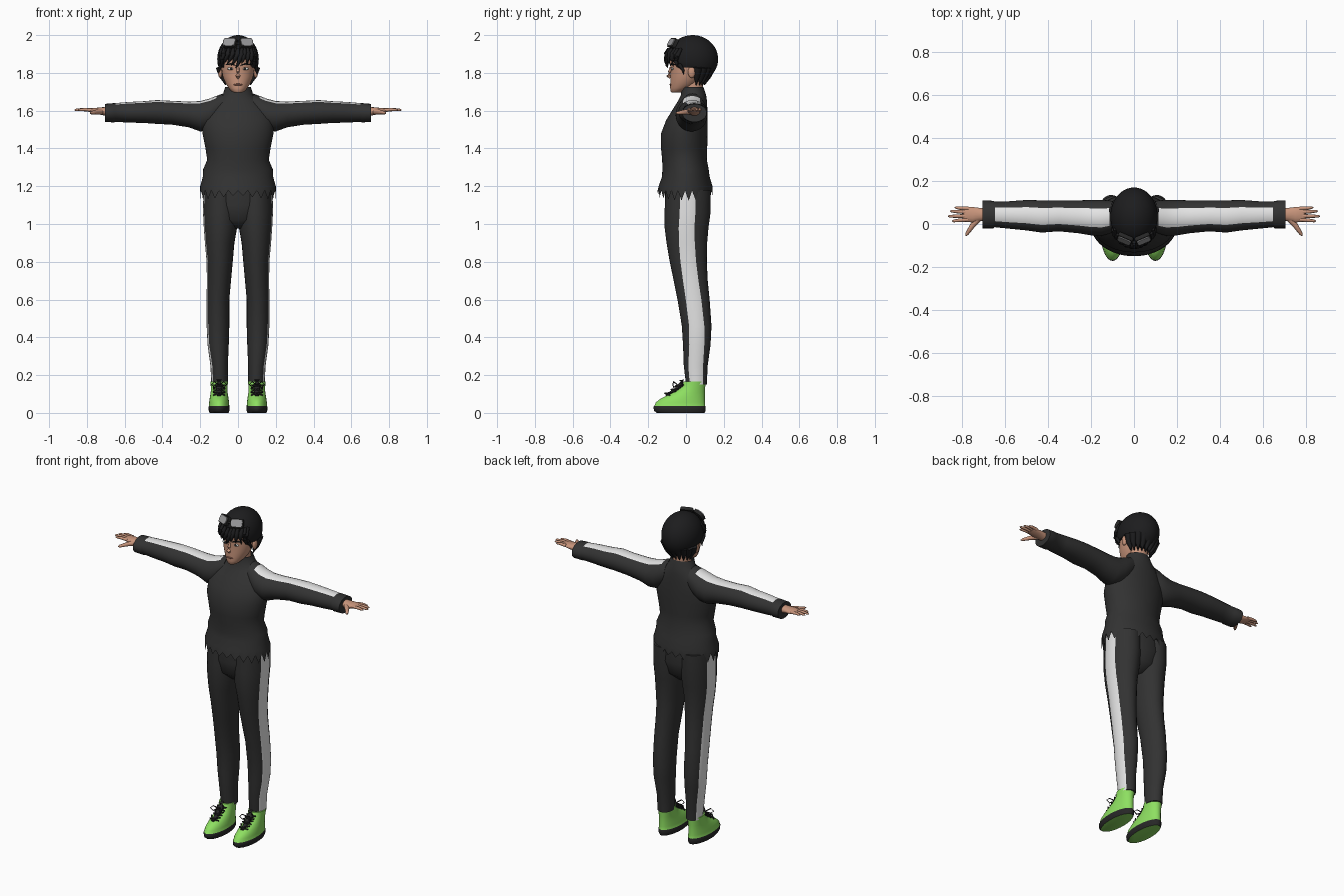
import bpy, bmesh, math
from mathutils import Vector, Matrix

cube = bpy.data.objects.get("Cube")
if cube:
    bpy.data.objects.remove(cube)


def material(name, r, g, b):
    m = bpy.data.materials.new(name)
    m.use_nodes = True
    m.diffuse_color = (r, g, b, 1)
    m.node_tree.nodes["Principled BSDF"].inputs["Base Color"].default_value = (r, g, b, 1)
    return m


CLOTH = material("charcoal cloth", .032, .032, .032)
WHITE = material("white stripe", .78, .78, .78)
SKIN = material("skin", .58, .30, .20)
HAIR = material("black hair", .012, .012, .013)
GREEN = material("green leather", .27, .74, .12)
SOLE = material("black rubber", .02, .02, .02)
LENS = material("grey lens", .32, .32, .33)
LIP = material("lip", .36, .15, .11)
EYE = material("eye white", .75, .76, .72)
made = []


def finish(name, bm, mats):
    bmesh.ops.recalc_face_normals(bm, faces=bm.faces)
    mesh = bpy.data.meshes.new(name)
    bm.to_mesh(mesh)
    bm.free()
    for m in mats:
        mesh.materials.append(m)
    ob = bpy.data.objects.new(name, mesh)
    bpy.context.collection.objects.link(ob)
    made.append(ob)
    return ob


def loft(name, rings, mats, pick=None, cap_start=True, cap_end=True):
    """Skin a row of equal rings; pick(row, segment) chooses the colour."""
    bm = bmesh.new()
    rows = [[bm.verts.new(p) for p in ring] for ring in rings]
    n = len(rows[0])
    for r in range(len(rows) - 1):
        for i in range(n):
            j = (i + 1) % n
            f = bm.faces.new((rows[r][i], rows[r][j], rows[r + 1][j], rows[r + 1][i]))
            f.material_index = pick(r, i) if pick else 0
    if cap_start:
        bm.faces.new(rows[0])
    if cap_end:
        bm.faces.new(rows[-1])
    return finish(name, bm, mats)


def angles(n, half=None):
    """Even angles, or four stripe segments within +-half and the rest even."""
    if half is None:
        return [math.tau * i / n for i in range(n)]
    h = math.radians(half)
    rest = n - 4
    return ([h * (i / 2 - 1) for i in range(5)] +
            [h + (math.tau - 2 * h) * i / rest for i in range(1, rest)])


def ring_z(z, cx, rx, y0, y1, side=1, n=28, half=None):
    return [(side * (cx + rx * math.cos(a)), (y0 + y1) / 2 + (y1 - y0) / 2 * math.sin(a), z)
            for a in angles(n, half)]


def ring_x(x, y0, y1, z0, z1, side=1, n=28, half=None):
    return [(side * x, (y0 + y1) / 2 + (y1 - y0) / 2 * math.sin(a),
             (z0 + z1) / 2 + (z1 - z0) / 2 * math.cos(a)) for a in angles(n, half)]


def tube(name, points, radii, mat, n=8):
    pts = [Vector(p) for p in points]
    rings = []
    for k, p in enumerate(pts):
        t = pts[min(k + 1, len(pts) - 1)] - pts[max(k - 1, 0)]
        q = t.to_track_quat('Z', 'Y')
        rings.append([p + q @ Vector((radii[k] * math.cos(a), radii[k] * math.sin(a), 0))
                      for a in angles(n)])
    return loft(name, rings, [mat])


def blob(name, loc, size, mat, segs=16):
    bm = bmesh.new()
    bmesh.ops.create_uvsphere(bm, u_segments=segs, v_segments=segs // 2, radius=1,
                              matrix=Matrix.Translation(loc) @ Matrix.Diagonal((*size, 1)))
    return finish(name, bm, [mat])


# Sweater body with ragged hem
body = [(1.165, .2, -.15, .14), (1.2, .2, -.145, .14), (1.25, .186, -.127, .125),
        (1.29, .184, -.125, .12), (1.34, .163, -.126, .11), (1.4, .172, -.132, .112),
        (1.48, .188, -.132, .115), (1.55, .188, -.105, .115), (1.61, .162, -.068, .113),
        (1.65, .12, -.043, .111), (1.685, .08, -.026, .106), (1.725, .068, -.024, .092)]
rings = [ring_z(z, 0, rx, y0, y1, n=48) for z, rx, y0, y1 in body]
rings[0] = [(x, y, z - (.012 + .03 * abs(x) / .2 if i % 2 else -.012))
            for i, (x, y, z) in enumerate(rings[0])]
loft("sweater_body", rings, [CLOTH], cap_start=False, cap_end=False)
loft("hips", [ring_z(z, 0, rx, y0, y1) for z, rx, y0, y1 in
              [(.975, .04, -.05, .06), (1.02, .13, -.1, .11), (1.1, .18, -.112, .128),
               (1.2, .175, -.11, .12)]], [CLOTH])

arm = [(.08, -.03, .1, 1.55, 1.69), (.115, -.045, .11, 1.52, 1.678), (.15, -.055, .112, 1.495, 1.664),
       (.2, -.053, .112, 1.49, 1.651), (.26, -.043, .11, 1.512, 1.648), (.35, -.034, .11, 1.526, 1.652),
       (.43, -.04, .11, 1.53, 1.656), (.5, -.03, .112, 1.535, 1.65), (.58, -.022, .106, 1.537, 1.646),
       (.648, -.015, .104, 1.541, 1.64), (.655, -.02, .108, 1.538, 1.64), (.705, -.02, .11, 1.54, 1.636)]
leg = [(.15, .097, .044, 0, .11, 40), (.25, .1, .046, -.012, .115, 38), (.36, .105, .056, -.016, .13, 33),
       (.46, .106, .06, -.022, .135, 31), (.6, .106, .06, -.045, .125, 29), (.7, .101, .064, -.065, .115, 27),
       (.8, .097, .069, -.086, .11, 25), (.9, .097, .078, -.103, .112, 23), (.98, .093, .088, -.113, .119, 21),
       (1.06, .093, .092, -.114, .13, 20), (1.18, .093, .09, -.108, .13, 20)]
shoe = [(0, .05, -.155, .098), (.012, .055, -.17, .104), (.032, .056, -.172, .104), (.036, .054, -.168, .102),
        (.055, .053, -.16, .101), (.075, .05, -.135, .1), (.095, .047, -.095, .1),
        (.115, .044, -.055, .1), (.14, .044, -.022, .102), (.165, .046, -.012, .103)]
fingers = [(.072, .835, .076), (.055, .857, .06), (.037, .866, .036), (.02, .848, .014)]

for side, tag in ((1, "left"), (-1, "right")):
    # Sleeve and trouser leg, each with a stripe on the outer face
    loft(tag + "_sleeve", [ring_x(*r, side, half=32) for r in arm], [CLOTH, WHITE],
         lambda r, i: int(i < 4 and 1 <= r < 9))
    loft(tag + "_trouser_leg", [ring_z(*r[:5], side, half=r[5]) for r in leg], [CLOTH, WHITE],
         lambda r, i: int(i < 4))

    # Hand
    loft(tag + "_palm", [ring_x(*r, side, n=14) for r in
                         [(.69, .015, .075, 1.57, 1.62), (.72, .012, .076, 1.577, 1.618),
                          (.75, .006, .08, 1.583, 1.615), (.785, .01, .081, 1.592, 1.613),
                          (.795, .015, .077, 1.596, 1.61)]], [SKIN])
    for k, (y, tip, ytip) in enumerate(fingers):
        tube(f"{tag}_finger_{k + 1}", [(side * .77, y, 1.603), (side * (.5 * tip + .39), (y + ytip) / 2, 1.606),
                                       (side * (tip - .008), ytip, 1.604), (side * tip, ytip, 1.603)],
             [.0095, .0085, .006, .002], SKIN)
    tube(tag + "_thumb", [(side * .725, .025, 1.595), (side * .755, -.012, 1.592),
                          (side * .777, -.045, 1.588), (side * .783, -.056, 1.587)],
         [.016, .012, .008, .002], SKIN)

    # Shoe with sole, tongue and laces
    loft(tag + "_shoe", [ring_z(z, .1, rx, y0, y1, side) for z, rx, y0, y1 in shoe],
         [GREEN, SOLE], lambda r, i: int(r < 3))
    tube(tag + "_shoe_tongue", [(side * .1, -.105, .088), (side * .1, -.052, .117), (side * .1, -.018, .15),
                                (side * .1, -.022, .175)], [.01, .016, .02, .014], SOLE)
    for k, (y, z) in enumerate([(-.1, .098), (-.068, .118), (-.042, .138)]):
        for d in (-1, 1):
            tube(f"{tag}_lace_{k}_{d}", [(side * .1 - d * .03, y + .014, z - .004), (side * .1, y - .012, z + .006),
                                         (side * .1 + d * .03, y + .03, z + .01)], [.004] * 3, SOLE, 6)
    for d in (-1, 1):
        x = side * .1
        tube(f"{tag}_bow_{d}", [(x, -.045, .148), (x + d * .025, -.065, .165), (x + d * .04, -.07, .15),
                                (x + d * .025, -.065, .135), (x, -.045, .146)], [.003] * 5, SOLE, 6)

    # Ear, eye and brow
    blob(tag + "_ear", (side * .094, .03, 1.805), (.012, .02, .032), SKIN)
    blob(tag + "_eye", (side * .037, -.0715, 1.822), (.019, .006, .0075), EYE)
    blob(tag + "_iris", (side * .036, -.0755, 1.822), (.007, .004, .007), SOLE)
    tube(tag + "_brow", [(side * .014, -.083, 1.84), (side * .04, -.077, 1.848), (side * .066, -.058, 1.843)],
         [.003, .005, .002], HAIR, 6)

    # Goggle lens in a dark rim, resting on the hair
    turn = (Matrix.Translation((side * .042, -.069, 1.957)) @ Matrix.Rotation(side * .4, 4, 'Z')
            @ Matrix.Rotation(-.5, 4, 'X'))
    for part, size, off, mat in (("rim", (.075, .02, .052), 0, SOLE), ("lens", (.064, .008, .041), -.011, LENS)):
        bm = bmesh.new()
        bmesh.ops.create_cube(bm, size=1, matrix=turn @ Matrix.Translation((0, off, 0)) @ Matrix.Diagonal((*size, 1)))
        edges = [e for e in bm.edges if abs((turn.inverted().to_3x3() @ (e.verts[0].co - e.verts[1].co)).y) > .005]
        bmesh.ops.bevel(bm, geom=edges, offset=.012, segments=3, affect='EDGES', profile=.5)
        finish(f"{tag}_goggle_{part}", bm, [mat])

tube("goggle_bridge", [(-.02, -.085, 1.957), (.02, -.085, 1.957)], [.006, .006], SOLE)

# Neck, head, nose and mouth
loft("neck", [ring_z(z, 0, .052, y0, y1) for z, y0, y1 in [(1.65, -.01, .09), (1.78, -.02, .09)]], [SKIN])
head = [(1.695, .02, -.075, -.035), (1.703, .034, -.081, -.01), (1.72, .05, -.084, .03),
        (1.745, .066, -.083, .065), (1.78, .081, -.083, .09), (1.82, .088, -.081, .11),
        (1.86, .09, -.086, .12), (1.91, .086, -.078, .12), (1.95, .06, -.05, .1)]
loft("head", [ring_z(z, 0, rx, y0, y1) for z, rx, y0, y1 in head], [SKIN])
tube("nose", [(0, -.08, 1.83), (0, -.086, 1.805), (0, -.092, 1.785), (0, -.083, 1.772)],
     [.006, .009, .012, .006], SKIN)
blob("mouth", (0, -.081, 1.738), (.024, .006, .005), LIP)

# Hair cap: ellipsoid trimmed to a hairline that drops towards the nape
CY, CZ, HX, HY, HZ = .035, 1.873, .11, .135, .127
hair = blob("hair_cap", (0, CY, CZ), (HX, HY, HZ), HAIR, 48)
for v in hair.data.vertices:
    y = v.co.y
    line = 1.872 if y < -.045 else 1.828 if y < .045 else max(1.74, 1.828 - (y - .045) * 2.5)
    v.co.z = max(v.co.z, line)


def hair_y(x, z):
    return CY - HY * math.sqrt(max(.1, 1 - (x / HX) ** 2 - ((z - CZ) / HZ) ** 2)) - .006


# Fringe locks swept to one side, and longer locks at the temples
locks = [(-.088, -.101, 1.80), (-.075, -.092, 1.835), (-.05, -.078, 1.85), (-.025, -.058, 1.848),
         (.0, -.035, 1.84), (.02, -.012, 1.825), (.035, .02, 1.85), (.052, .048, 1.845),
         (.07, .07, 1.835), (.08, .09, 1.82), (.088, .102, 1.79)]
for k, (x0, x1, tip) in enumerate(locks):
    pts = []
    for t in (0, .3, .6, .85, 1):
        x, z = x0 + (x1 - x0) * t * t, 1.93 + (tip - 1.93) * t
        pts.append((x, hair_y(x, z), z))
    tube(f"fringe_lock_{k + 1}", pts, [.008, .014, .012, .007, .001], HAIR)

# Short tufts along the nape and behind the ears
for k in range(9):
    a = math.pi * (k + .5) / 9
    c, s = math.cos(a), math.sin(a)
    tube(f"nape_tuft_{k + 1}", [(c * .098, .05 + s * .085, 1.83), (c * .085, .045 + s * .072, 1.785),
                                (c * .066, .045 + s * .052, 1.735)], [.022, .018, .002], HAIR)

# Smooth shading with sharp creases kept
bpy.ops.object.select_all(action='DESELECT')
for ob in made:
    ob.select_set(True)
bpy.context.view_layer.objects.active = made[0]
bpy.ops.object.shade_smooth_by_angle(angle=math.radians(50))
